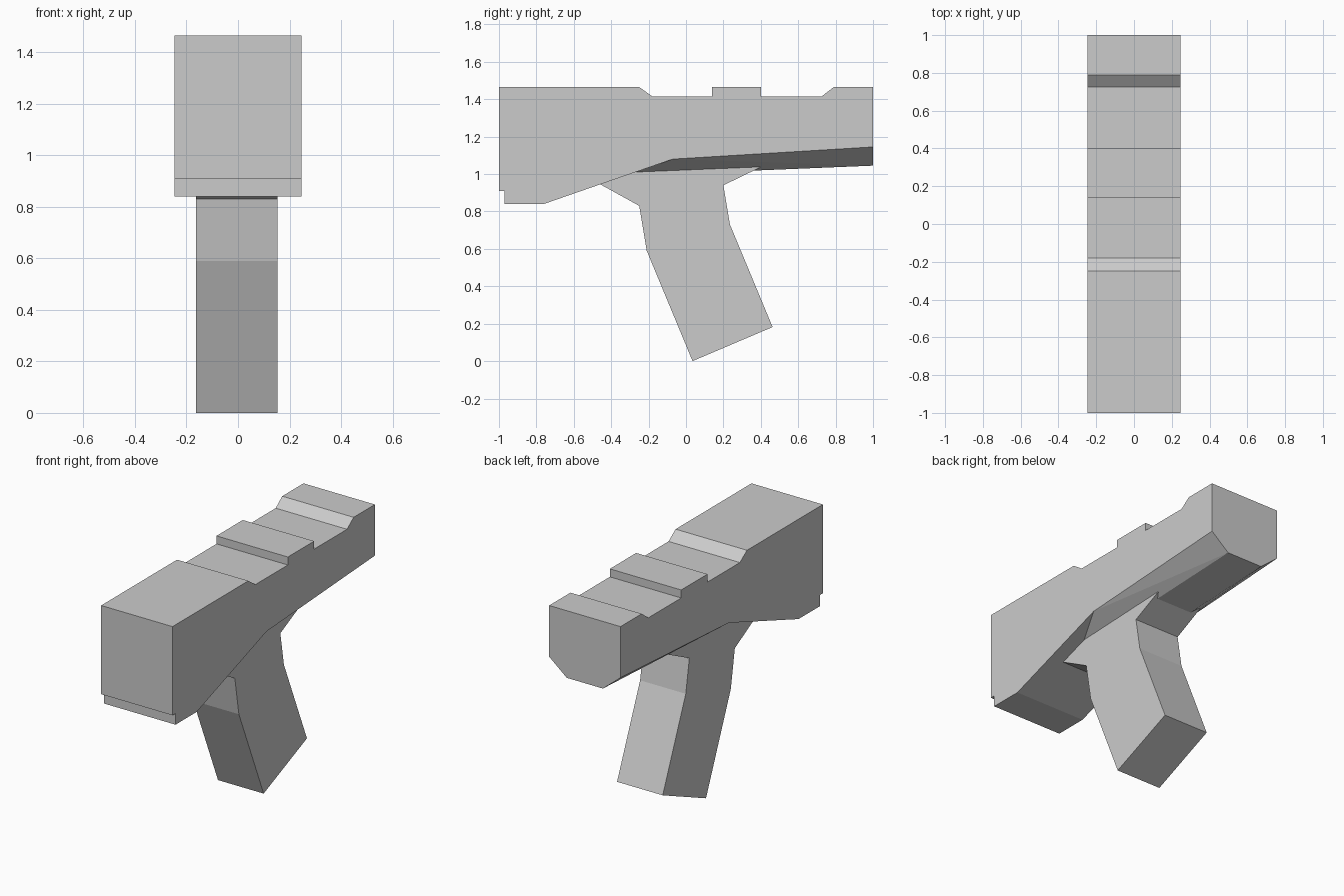
import bpy
import bmesh

cube = bpy.data.objects.get("Cube")
if cube:
    bpy.data.objects.remove(cube, do_unlink=True)

# Single flat grey
GREY = (0.6, 0.6, 0.6, 1.0)
grey = bpy.data.materials.new("plain_grey")
grey.use_nodes = True
grey.diffuse_color = GREY
grey.node_tree.nodes["Principled BSDF"].inputs["Base Color"].default_value = GREY


def finish(name, bm):
    """Turn a bmesh into a flat shaded object."""
    bmesh.ops.recalc_face_normals(bm, faces=bm.faces)
    mesh = bpy.data.meshes.new(name)
    bm.to_mesh(mesh)
    bm.free()
    mesh.materials.append(grey)
    obj = bpy.data.objects.new(name, mesh)
    bpy.context.collection.objects.link(obj)
    return obj


def side_profile(name, points, x_min, x_max):
    """Extrude a (y, z) outline across the width."""
    bm = bmesh.new()
    face = bm.faces.new([bm.verts.new((x_min, y, z)) for y, z in points])
    new = bmesh.ops.extrude_face_region(bm, geom=[face])["geom"]
    verts = [v for v in new if isinstance(v, bmesh.types.BMVert)]
    bmesh.ops.translate(bm, verts=verts, vec=(x_max - x_min, 0, 0))
    return finish(name, bm)


HALF = 0.247
KEEL_HALF = 0.125

# Upper body: notched top, stepped nose and sloping underside
body_outline = [
    (-1, 1.465), (-0.25, 1.465), (-0.18, 1.415), (0.14, 1.415),
    (0.14, 1.465), (0.4, 1.465), (0.4, 1.415), (0.725, 1.415),
    (0.79, 1.465), (1, 1.465), (1, 1.145), (-0.07, 1.08),
    (-0.76, 0.84), (-0.97, 0.84), (-0.97, 0.91), (-1, 0.91),
]
side_profile("upper_body", body_outline, -HALF, HALF)

# Bevelled keel below the rear of the body
bm = bmesh.new()
for side in (-1, 1):
    for half, y, z in ((HALF, -0.07, 1.08), (HALF, 1, 1.145),
                       (KEEL_HALF, -0.33, 0.99), (KEEL_HALF, 1, 1.045)):
        bm.verts.new((side * half, y, z))
bmesh.ops.convex_hull(bm, input=bm.verts)
bmesh.ops.dissolve_limit(bm, angle_limit=0.01, verts=bm.verts, edges=bm.edges)
finish("rear_keel", bm)

# Raked grip with flared top, its upper end buried in the body
grip_outline = [
    (-0.46, 0.946), (-0.25, 0.83), (-0.21, 0.59), (0.035, 0),
    (0.463, 0.182), (0.235, 0.73), (0.2, 0.94), (0.4, 1.037),
    (0.4, 1.13), (-0.07, 1.13),
]
side_profile("grip", grip_outline, -0.163, 0.153)
